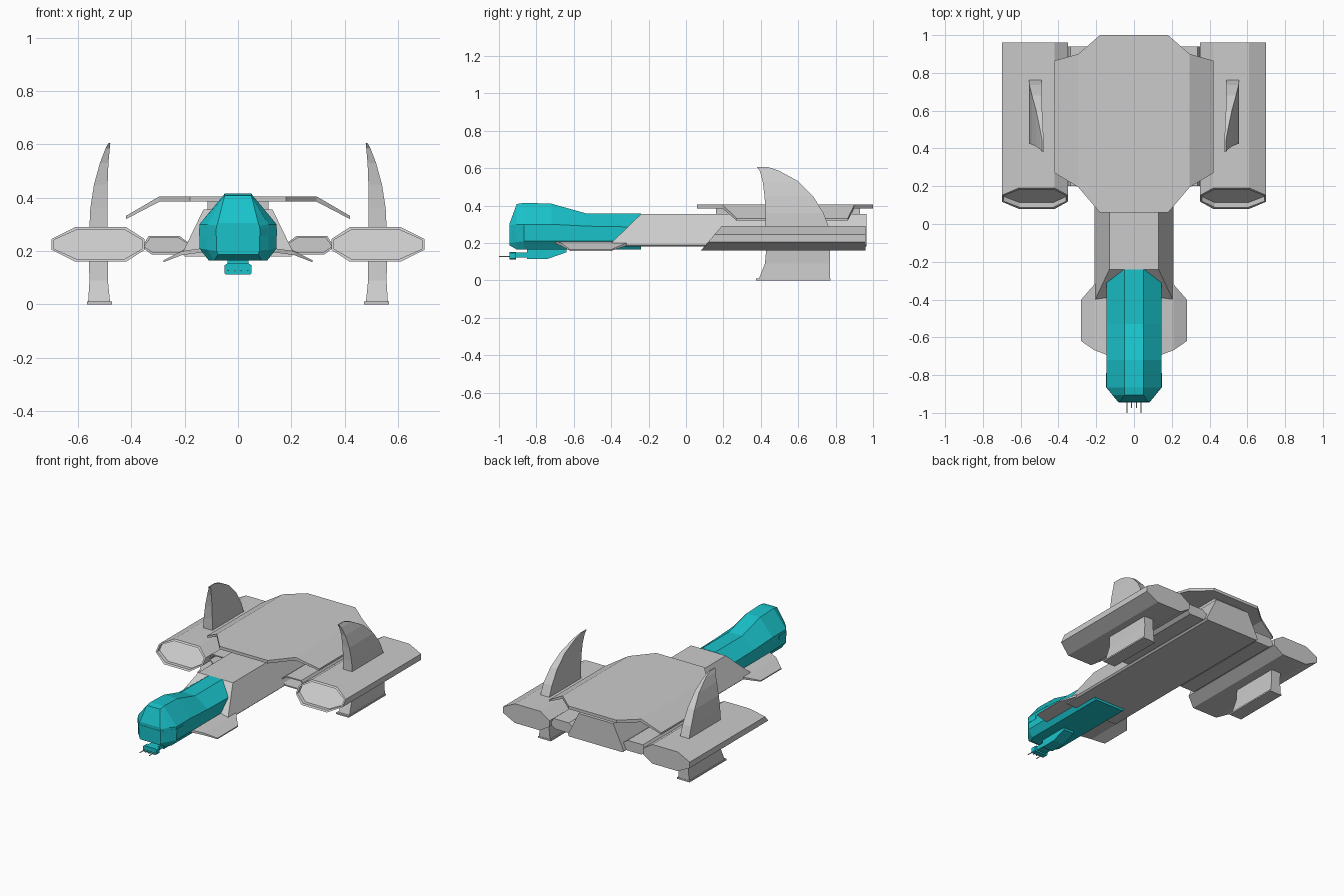
import bpy, bmesh

if "Cube" in bpy.data.objects:
    bpy.data.objects.remove(bpy.data.objects["Cube"])

teal = bpy.data.materials.new("teal_paint")
teal.diffuse_color = (0.01, 0.55, 0.6, 1)
teal.use_nodes = True
teal.node_tree.nodes["Principled BSDF"].inputs["Base Color"].default_value = teal.diffuse_color


def loft(name, rings, mat=None, mirror=False):
    """Skin a list of equal-length rings, cap both ends, optionally mirror on x."""
    bm = bmesh.new()
    vs = [[bm.verts.new(p) for p in r] for r in rings]
    n = len(rings[0])
    for a, b in zip(vs, vs[1:]):
        for i in range(n):
            j = (i + 1) % n
            bm.faces.new((a[i], a[j], b[j], b[i]))
    bm.faces.new(vs[0])
    bm.faces.new(vs[-1])
    bmesh.ops.recalc_face_normals(bm, faces=bm.faces)
    me = bpy.data.meshes.new(name)
    bm.to_mesh(me)
    bm.free()
    ob = bpy.data.objects.new(name, me)
    bpy.context.collection.objects.link(ob)
    if mat:
        me.materials.append(mat)
    if mirror:
        ob.modifiers.new("mirror", 'MIRROR')
    return ob


def sym(half, y):
    """Full cross-section from right-half (x, z) points; y is a number or a function of z."""
    pts = half + [(-x, z) for x, z in reversed(half)]
    return [(x, y(z) if callable(y) else y, z) for x, z in pts]


def rect_z(z, x0, x1, y0, y1):
    return [(x0, y0, z), (x1, y0, z), (x1, y1, z), (x0, y1, z)]


def rect_x(x, y0, y1, z0, z1):
    return [(x, y0, z0), (x, y1, z0), (x, y1, z1), (x, y0, z1)]


def intake(name, profile, front, back, rim, depth):
    """Mirrored duct with a rimmed, recessed mouth."""
    xs, zs = [p[0] for p in profile], [p[1] for p in profile]
    cx, cz = (min(xs) + max(xs)) / 2, (min(zs) + max(zs)) / 2
    sx = 1 - 2 * rim / (max(xs) - min(xs))
    sz = 1 - 2 * rim / (max(zs) - min(zs))
    inner = [(cx + (x - cx) * sx, cz + (z - cz) * sz) for x, z in profile]
    loft(name, [[(x, back, z) for x, z in profile],
                [(x, front(z), z) for x, z in profile],
                [(x, front(z), z) for x, z in inner],
                [(x, front(z) + depth, z) for x, z in inner]], mirror=True)


# Main hull with raked front
hull = [(0.13, 0.355), (0.21, 0.19), (0.2, 0.18)]
loft("hull", [sym(hull, lambda z: -0.24 - (0.355 - z) * 1.03), sym(hull, 0.965)])

# Side nacelles with slanted mouths
intake("nacelle", [(0.35, 0.205), (0.42, 0.16), (0.61, 0.16), (0.70, 0.205),
                   (0.70, 0.245), (0.61, 0.29), (0.42, 0.29), (0.35, 0.245)],
       lambda z: 0.08 + (z - 0.16) * 0.85, 0.96, 0.01, 0.025)

# Wing roots with inner intakes
intake("wing_root", [(0.17, 0.22), (0.215, 0.188), (0.325, 0.188), (0.36, 0.215),
                     (0.335, 0.257), (0.22, 0.257)], lambda z: 0.2, 0.94, 0.008, 0.25)

# Dorsal plate with drooped edges, and its spine support
plate = [(0.18, 0.06, 1.0, 0.385, 0.405), (0.295, 0.195, 0.9, 0.385, 0.405),
         (0.42, 0.27, 0.865, 0.32, 0.332)]
loft("dorsal_plate", [rect_x(-p[0], *p[1:]) for p in reversed(plate)] +
     [rect_x(*p) for p in plate])
loft("plate_support", [rect_z(z, -0.115, 0.115, 0.16, 0.93) for z in (0.34, 0.39)])

# Curved upper fins
loft("upper_fin", [rect_z(*r) for r in (
    (0.27, 0.49, 0.558, 0.425, 0.77), (0.36, 0.49, 0.554, 0.425, 0.735),
    (0.45, 0.489, 0.54, 0.42, 0.68), (0.53, 0.486, 0.518, 0.41, 0.60),
    (0.585, 0.481, 0.497, 0.395, 0.50), (0.605, 0.479, 0.486, 0.38, 0.44))], mirror=True)

# Lower fins flaring into landing skids
loft("lower_fin", [rect_z(*r) for r in (
    (0.18, 0.488, 0.56, 0.43, 0.77), (0.09, 0.488, 0.557, 0.422, 0.77),
    (0.01, 0.48, 0.562, 0.39, 0.77))], mirror=True)
loft("landing_skid", [rect_z(z, 0.473, 0.567, 0.375, 0.772) for z in (0, 0.01)], mirror=True)

# Drooped front winglets
loft("front_winglet", [rect_x(*r) for r in (
    (0.10, -0.71, -0.24, 0.2, 0.215), (0.21, -0.668, -0.32, 0.185, 0.2),
    (0.28, -0.62, -0.40, 0.158, 0.165))], mirror=True)

# Cockpit pod
loft("cockpit", [sym(h, y) for y, h in (
    (-0.24, [(0.05, 0.357), (0.145, 0.285), (0.145, 0.21), (0.11, 0.165)]),
    (-0.53, [(0.05, 0.357), (0.145, 0.29), (0.145, 0.21), (0.11, 0.165)]),
    (-0.72, [(0.05, 0.41), (0.145, 0.30), (0.145, 0.21), (0.11, 0.165)]),
    (-0.865, [(0.05, 0.415), (0.145, 0.30), (0.145, 0.21), (0.11, 0.165)]),
    (-0.905, [(0.05, 0.408), (0.115, 0.30), (0.115, 0.205), (0.09, 0.165)]),
    (-0.943, [(0.076, 0.305), (0.08, 0.295), (0.08, 0.2), (0.075, 0.187)]))], teal)

# Raised belt round the nose
belt = [(-0.147, -0.79), (-0.147, -0.865), (-0.082, -0.945),
        (0.082, -0.945), (0.147, -0.865), (0.147, -0.79)]
loft("nose_belt", [[(x, y, z) for x, y in belt] for z in (0.256, 0.284)], teal)

# Chin gun: mount, neck, head and barrels
mount = [(-0.85, 0.115), (-0.74, 0.115), (-0.64, 0.15), (-0.64, 0.17), (-0.85, 0.17)]
loft("gun_mount", [[(x, y, z) for y, z in mount] for x in (-0.04, 0.04)], teal)
loft("gun_neck", [rect_x(x, -0.92, -0.84, 0.122, 0.15) for x in (-0.035, 0.035)], teal)
head = [(0.04, 0.153), (0.05, 0.147), (0.05, 0.117), (0.045, 0.112)]
loft("gun_head", [sym(head, y) for y in (-0.945, -0.91)], teal)
for i, (x, tip) in enumerate([(-0.036, -1.0), (-0.012, -0.975), (0.012, -0.975), (0.036, -1.0)]):
    bpy.ops.mesh.primitive_cylinder_add(vertices=6, radius=0.003, depth=-0.93 - tip,
                                        location=(x, (tip - 0.93) / 2, 0.127),
                                        rotation=(1.5708, 0, 0))
    bpy.context.object.name = f"gun_barrel_{i + 1}"
